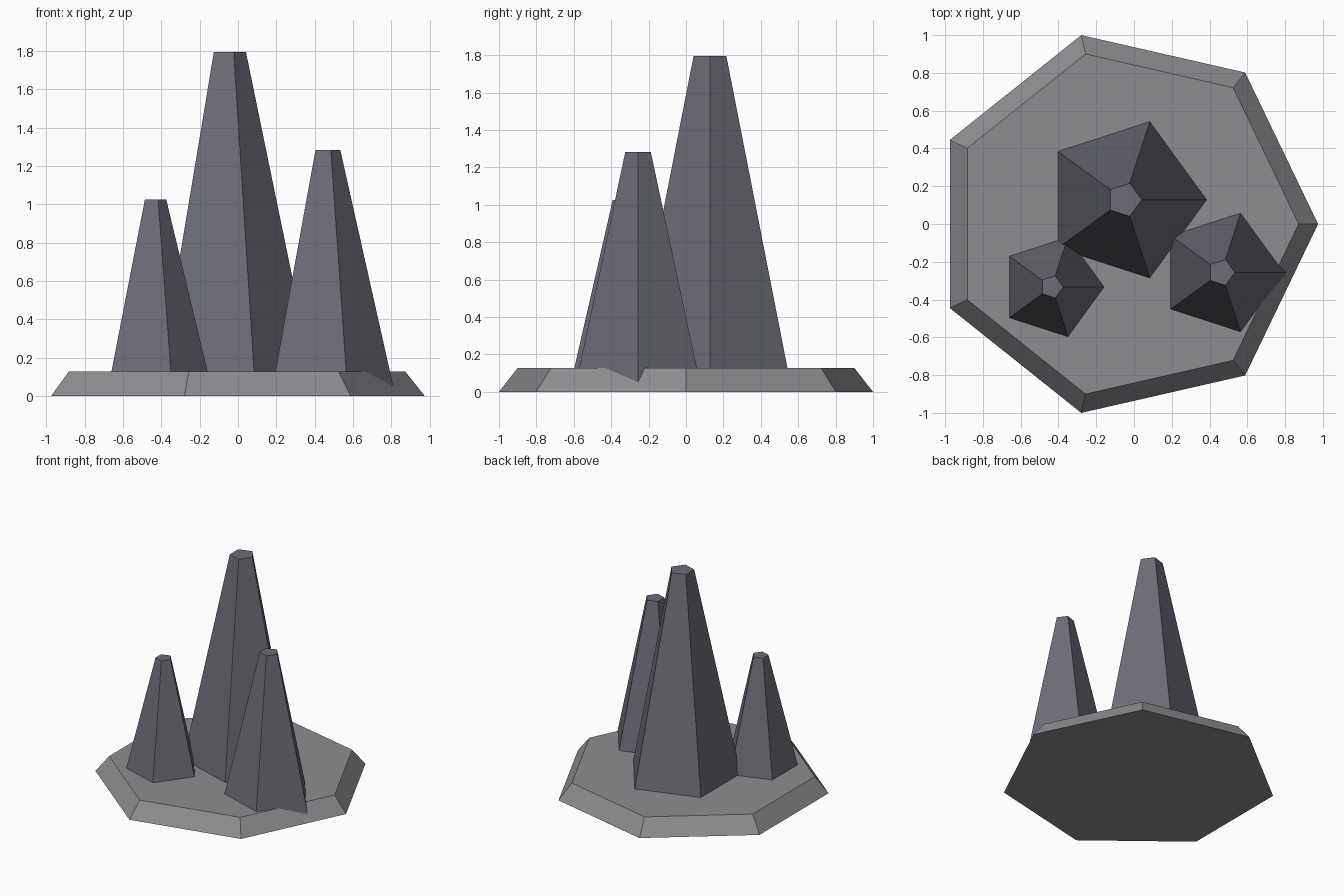
import bpy
import bmesh
from math import cos, sin, tau

cube = bpy.data.objects.get("Cube")
if cube:
    bpy.data.objects.remove(cube, do_unlink=True)

UNIT = 0.2564      # layout module
CENTRE_X = -0.051  # centres the seven-sided base on x = 0


def material(name, colour):
    mat = bpy.data.materials.new(name)
    mat.use_nodes = True
    mat.diffuse_color = colour
    mat.node_tree.nodes["Principled BSDF"].inputs["Base Color"].default_value = colour
    return mat


def frustum(name, sides, radius, top_ratio, height, x, y, mat, bottom=0.0):
    """Flat-shaded tapered prism with one corner pointing to +x."""
    bm = bmesh.new()
    rings = []
    for r, z in ((radius, bottom), (radius * top_ratio, height)):
        rings.append([bm.verts.new((r * cos(tau * i / sides), r * sin(tau * i / sides), z))
                      for i in range(sides)])
    low, high = rings
    bm.faces.new(low[::-1])
    bm.faces.new(high)
    for i in range(sides):
        j = (i + 1) % sides
        bm.faces.new((low[i], low[j], high[j], high[i]))
    mesh = bpy.data.meshes.new(name)
    bm.to_mesh(mesh)
    bm.free()
    mesh.materials.append(mat)
    obj = bpy.data.objects.new(name, mesh)
    obj.location = (x, y, 0)
    bpy.context.collection.objects.link(obj)
    return obj


stone = material("light grey stone", (0.27, 0.27, 0.285, 1))
slate = material("dark slate rock", (0.15, 0.15, 0.182, 1))

# Low bevelled ground slab
frustum("base_slab", 7, 4 * UNIT, 0.9, 0.5 * UNIT, CENTRE_X, 0, stone)

# Rock spires: radius, height and position in layout modules
spires = {
    "tall_spire": (1.8, 7, 0, 0.5),
    "left_spire": (1.4, 5, 2, -1),
    "right_spire": (1.2, 4, -1.5, -1.3),
}
for name, (radius, height, x, y) in spires.items():
    frustum(name, 5, radius * UNIT, 0.2, height * UNIT,
            CENTRE_X + x * UNIT, y * UNIT, slate, bottom=0.001)
